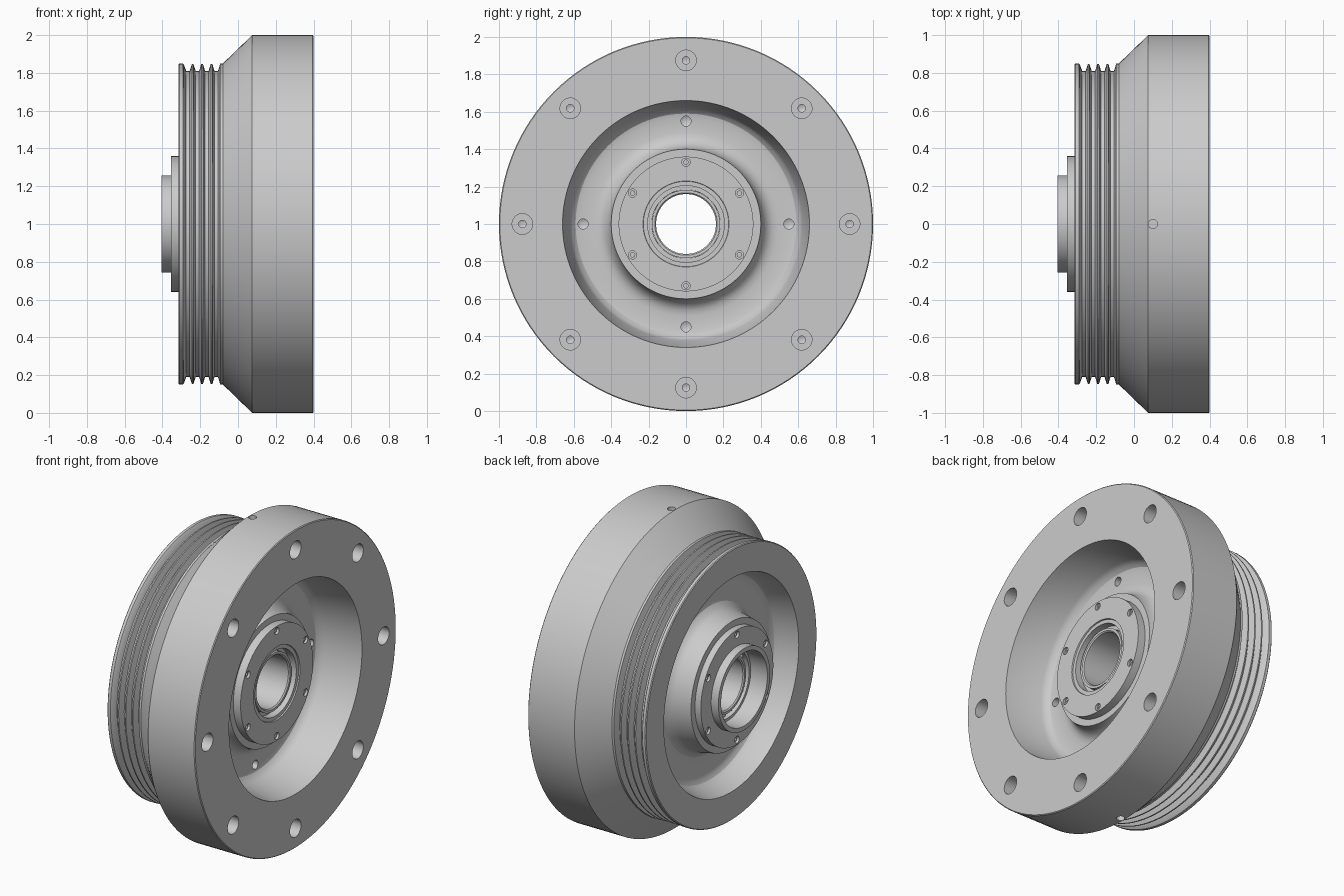
import bpy, bmesh, math
from mathutils import Matrix, Vector

if "Cube" in bpy.data.objects:
    bpy.data.objects.remove(bpy.data.objects["Cube"])

CENTRE = Matrix.Translation((0, 0, 1))


def add_lathe(bm, profile, segs, matrix, closed=True):
    """Revolve (x, radius) points around the local x axis."""
    start = len(bm.verts)
    rings = []
    for x, r in profile:
        ring = []
        for i in range(segs):
            a = 2 * math.pi * i / segs
            ring.append(bm.verts.new(matrix @ Vector((x, r * math.cos(a), r * math.sin(a)))))
        rings.append(ring)
    pairs = list(zip(rings, rings[1:]))
    if closed:
        pairs.append((rings[-1], rings[0]))
    for a, b in pairs:
        for i in range(segs):
            j = (i + 1) % segs
            bm.faces.new((a[i], a[j], b[j], b[i]))


def finish(bm, name):
    bmesh.ops.remove_doubles(bm, verts=bm.verts, dist=1e-5)
    bmesh.ops.recalc_face_normals(bm, faces=bm.faces)
    mesh = bpy.data.meshes.new(name)
    bm.to_mesh(mesh)
    bm.free()
    ob = bpy.data.objects.new(name, mesh)
    bpy.context.collection.objects.link(ob)
    return ob


def lathe(name, profile, segs=128):
    bm = bmesh.new()
    add_lathe(bm, profile, segs, CENTRE)
    return finish(bm, name)


def activate(ob):
    bpy.ops.object.select_all(action='DESELECT')
    ob.select_set(True)
    bpy.context.view_layer.objects.active = ob


def smooth(ob):
    activate(ob)
    bpy.ops.object.shade_smooth_by_angle(angle=math.radians(25))


def drill(ob, holes):
    """Cut (matrix, profile) holes; each profile starts and ends on the axis."""
    bm = bmesh.new()
    for matrix, profile in holes:
        add_lathe(bm, profile, 24, matrix, closed=False)
    cutter = finish(bm, "hole_cutter")
    cutter.hide_render = True
    mod = ob.modifiers.new("holes", 'BOOLEAN')
    mod.operation = 'DIFFERENCE'
    mod.solver = 'EXACT'
    mod.object = cutter
    activate(ob)
    bpy.ops.object.modifier_apply(modifier=mod.name)
    bpy.data.objects.remove(cutter)


def ring_of(count, radius):
    """Placements spaced round the wheel axis, starting at the top."""
    for i in range(count):
        yield CENTRE @ Matrix.Rotation(2 * math.pi * i / count, 4, 'X') @ Matrix.Translation((0, 0, radius))


# Wheel body: flange, cone, ribbed belt track, dished back, web and hub
wheel = [(0.40, 0.66), (0.40, 0.995), (0.395, 1.0), (0.075, 1.0), (-0.08, 0.85), (-0.094, 0.85)]
for peak in (-0.14, -0.19, -0.24):
    wheel += [(peak + 0.034, 0.81), (peak + 0.016, 0.81), (peak + 0.004, 0.848),
              (peak - 0.004, 0.848), (peak - 0.016, 0.81)]
wheel += [(-0.274, 0.81), (-0.287, 0.845), (-0.292, 0.85), (-0.31, 0.85), (-0.315, 0.845),
          (-0.315, 0.67), (-0.20, 0.64), (-0.175, 0.625), (-0.162, 0.605), (-0.158, 0.58),
          (-0.158, 0.49), (-0.165, 0.46), (-0.185, 0.435), (-0.215, 0.42), (-0.315, 0.40),
          (-0.315, 0.23), (0.22, 0.23), (0.22, 0.40), (0.19, 0.405), (0.16, 0.418),
          (0.137, 0.438), (0.124, 0.462), (0.12, 0.49), (0.12, 0.565), (0.126, 0.59),
          (0.143, 0.61), (0.17, 0.623)]
body = lathe("wheel_body", wheel)

# Flange counterbores, web holes and radial holes
bolt = [(0.45, 0), (0.45, 0.055), (0.28, 0.055), (0.28, 0.02), (0.23, 0.02), (0.22, 0)]
dowel = [(0.2, 0), (0.2, 0.027), (0.06, 0.027), (0.045, 0)]
radial = [(0.9, 0), (0.9, 0.024), (1.05, 0.024), (1.05, 0)]
holes = [(m, bolt) for m in ring_of(8, 0.875)]
holes += [(m, dowel) for m in ring_of(4, 0.55)]
holes += [(Matrix.Translation((0.1, 0, 1)) @ Matrix.Rotation(s * math.pi / 2, 4, 'Y'), radial) for s in (1, -1)]
drill(body, holes)

# Front retainer plate with stepped seal lip
front = lathe("front_retainer", [(0.22, 0.36), (0.27, 0.36), (0.27, 0.23), (0.262, 0.228),
                                 (0.262, 0.205), (0.215, 0.205), (0.215, 0.183),
                                 (0.20, 0.183), (0.20, 0.228), (0.22, 0.228)])
screw = [(0.3, 0), (0.3, 0.022), (0.255, 0.022), (0.255, 0.012), (0.24, 0.012), (0.24, 0)]
drill(front, [(m, screw) for m in ring_of(6, 0.33)])

# Back retainer plate with raised collar
back = lathe("back_retainer", [(-0.315, 0.36), (-0.355, 0.36), (-0.355, 0.257),
                               (-0.405, 0.257), (-0.405, 0.23), (-0.315, 0.23)])
screw_back = [(-0.4, 0), (-0.4, 0.022), (-0.34, 0.022), (-0.34, 0.012), (-0.328, 0.012), (-0.328, 0)]
drill(back, [(m, screw_back) for m in ring_of(6, 0.33)])

# Bearing: outer race, inner sleeve and balls
outer = lathe("bearing_outer_race", [(-0.29, 0.229), (-0.29, 0.212), (-0.16, 0.212), (-0.16, 0.229)])
inner = lathe("bearing_sleeve", [(-0.29, 0.182), (-0.29, 0.167), (-0.283, 0.16), (0.238, 0.16),
                                 (0.245, 0.167), (0.245, 0.182)])
bm = bmesh.new()
for m in ring_of(18, 0.197):
    bmesh.ops.create_uvsphere(bm, u_segments=16, v_segments=10, radius=0.022,
                              matrix=m @ Matrix.Translation((-0.25, 0, 0)))
balls = finish(bm, "bearing_balls")

for ob in (body, front, back, outer, inner, balls):
    smooth(ob)
